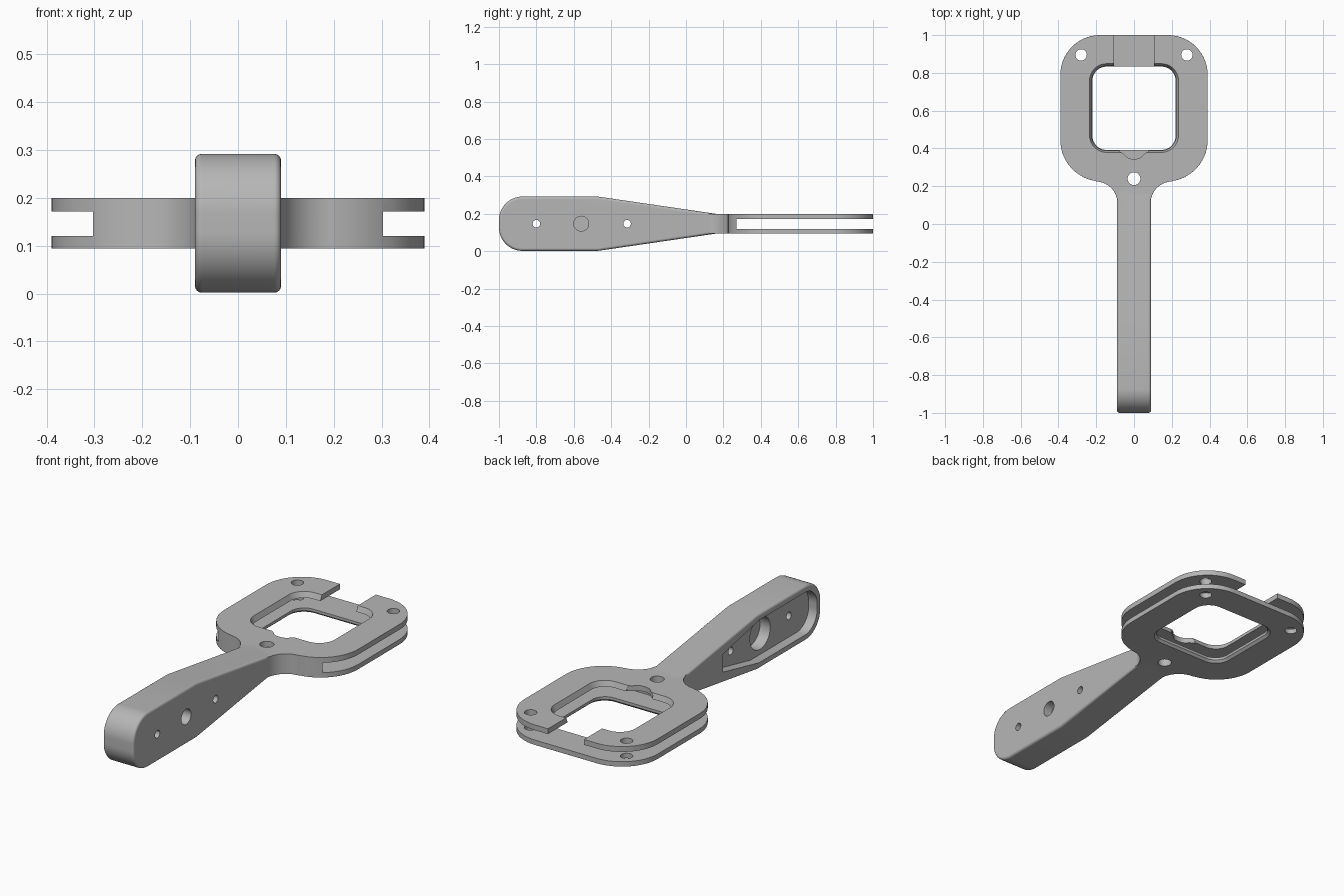
import bpy, bmesh
from math import sin, cos, pi, radians
from mathutils import Matrix, Vector

if "Cube" in bpy.data.objects:
    bpy.data.objects.remove(bpy.data.objects["Cube"])

grey = bpy.data.materials.new("plain grey")
grey.use_nodes = True
tint = (0.47, 0.47, 0.47, 1)
grey.diffuse_color = tint
grey.node_tree.nodes["Principled BSDF"].inputs["Base Color"].default_value = tint


def arc(cx, cy, r, start, end, steps=14):
    """Points on an arc, angles in degrees."""
    angles = [radians(start + (end - start) * i / steps) for i in range(steps + 1)]
    return [(cx + r * cos(a), cy + r * sin(a)) for a in angles]


def rounded_rect(hx, y0, y1, r):
    return (arc(hx - r, y1 - r, r, 0, 90) + arc(r - hx, y1 - r, r, 90, 180)
            + arc(r - hx, y0 + r, r, 180, 270) + arc(hx - r, y0 + r, r, 270, 360))


def make(name, bm):
    bmesh.ops.recalc_face_normals(bm, faces=bm.faces)
    mesh = bpy.data.meshes.new(name)
    bm.to_mesh(mesh)
    bm.free()
    mesh.materials.append(grey)
    obj = bpy.data.objects.new(name, mesh)
    bpy.context.collection.objects.link(obj)
    return obj


def loft(name, low, z0, high, z1, sideways=False):
    """Solid between two outlines; sideways runs it along x with (y, z) outlines."""
    bm = bmesh.new()
    place = (lambda p, h: (h, *p)) if sideways else (lambda p, h: (*p, h))
    a = [bm.verts.new(place(p, z0)) for p in low]
    b = [bm.verts.new(place(p, z1)) for p in high]
    bm.faces.new(a)
    bm.faces.new(b)
    for i in range(len(a)):
        j = (i + 1) % len(a)
        bm.faces.new((a[i], a[j], b[j], b[i]))
    return make(name, bm)


def prism(name, outline, z0, z1, sideways=False):
    return loft(name, outline, z0, outline, z1, sideways)


def box(name, x0, x1, y0, y1, z0, z1):
    return prism(name, [(x0, y0), (x1, y0), (x1, y1), (x0, y1)], z0, z1)


def hole(x, y, r, z0, z1, sideways=False):
    return prism("hole_cutter", arc(x, y, r, 0, 348.75, 31), z0, z1, sideways)


def bake(obj):
    graph = bpy.context.evaluated_depsgraph_get()
    mesh = bpy.data.meshes.new_from_object(obj.evaluated_get(graph))
    obj.modifiers.clear()
    obj.data = mesh


def soften(obj, width):
    mod = obj.modifiers.new("round edges", 'BEVEL')
    mod.width, mod.segments = width, 4
    mod.limit_method, mod.angle_limit = 'ANGLE', radians(40)
    bake(obj)


def combine(obj, tool, operation='DIFFERENCE'):
    mod = obj.modifiers.new("combine", 'BOOLEAN')
    mod.object, mod.operation, mod.solver = tool, operation, 'EXACT'
    bake(obj)
    bpy.data.objects.remove(tool)


# Head: rounded square frame flowing into a narrow neck
half = ([(0.088, 0.04)] + arc(0.203, 0.11, 0.115, 180, 90)
        + arc(0.17, 0.445, 0.22, 278, 360) + arc(0.18, 0.79, 0.21, 0, 90))
outline = half + [(-x, y) for x, y in reversed(half)]
head = prism("head", outline, 0.094, 0.2)
soften(head, 0.014)

# Slot leaving two thin plates
combine(head, box("slot_cutter", -1, 1, 0.27, 1.2, 0.12, 0.172))

# Window with flared rims in both plates
inner = rounded_rect(0.22, 0.392, 0.833, 0.075)
outer = rounded_rect(0.237, 0.378, 0.85, 0.092)
combine(head, loft("window_cutter", inner, 0.165, outer, 0.203))
combine(head, prism("window_cutter", inner, 0.05, 0.16))
combine(head, loft("window_cutter", outer, 0.091, inner, 0.106))

# Opening in the top plate and the small notch opposite it
combine(head, box("gap_cutter", -0.105, 0.105, 0.8, 1.2, 0.15, 0.3))
notch = [(-0.085, 0.41), (-0.075, 0.383), (-0.055, 0.372), (-0.035, 0.352), (-0.015, 0.345)]
notch += [(-x, y) for x, y in reversed(notch)]
combine(head, prism("notch_cutter", notch, 0.15, 0.3))

# Handle: thick grip tapering toward the neck
mid = 0.147
lower = [(0.25, 0.1), (0.2, 0.1), (-0.47, 0.002)] + arc(-0.875, 0.127, 0.125, 270, 180)
upper = [(y, 2 * mid - z) for y, z in reversed(lower)]
handle = prism("handle", lower + upper, -0.09, 0.09, True)
soften(handle, 0.014)

# Shallow pocket on one side, following the grip
rim = ([(-0.18, 0.1), (-0.48, 0.035)] + arc(-0.865, 0.135, 0.1, 270, 180))
rim += [(y, 2 * mid - z) for y, z in reversed(rim)]
combine(handle, prism("pocket_cutter", rim, -0.2, -0.04, True))

# Screw holes and the two facing round recesses
for y in (-0.8, -0.315):
    combine(handle, hole(y, mid, 0.02, -0.2, 0.2, True))
combine(handle, hole(-0.56, mid, 0.085, -0.2, 0.02, True))
combine(handle, hole(-0.56, mid, 0.04, 0.04, 0.2, True))

# Join into one body and drill the vertical holes
combine(head, handle, 'UNION')
for x, y, r in ((-0.28, 0.895, 0.03), (0.28, 0.895, 0.03), (0, 0.24, 0.034)):
    combine(head, hole(x, y, r, -0.1, 0.4))

head.name = "handle_with_frame"
bpy.context.view_layer.objects.active = head
head.select_set(True)
bpy.ops.object.shade_smooth_by_angle(angle=radians(30))
weighted = head.modifiers.new("even shading", 'WEIGHTED_NORMAL')
weighted.keep_sharp = True
